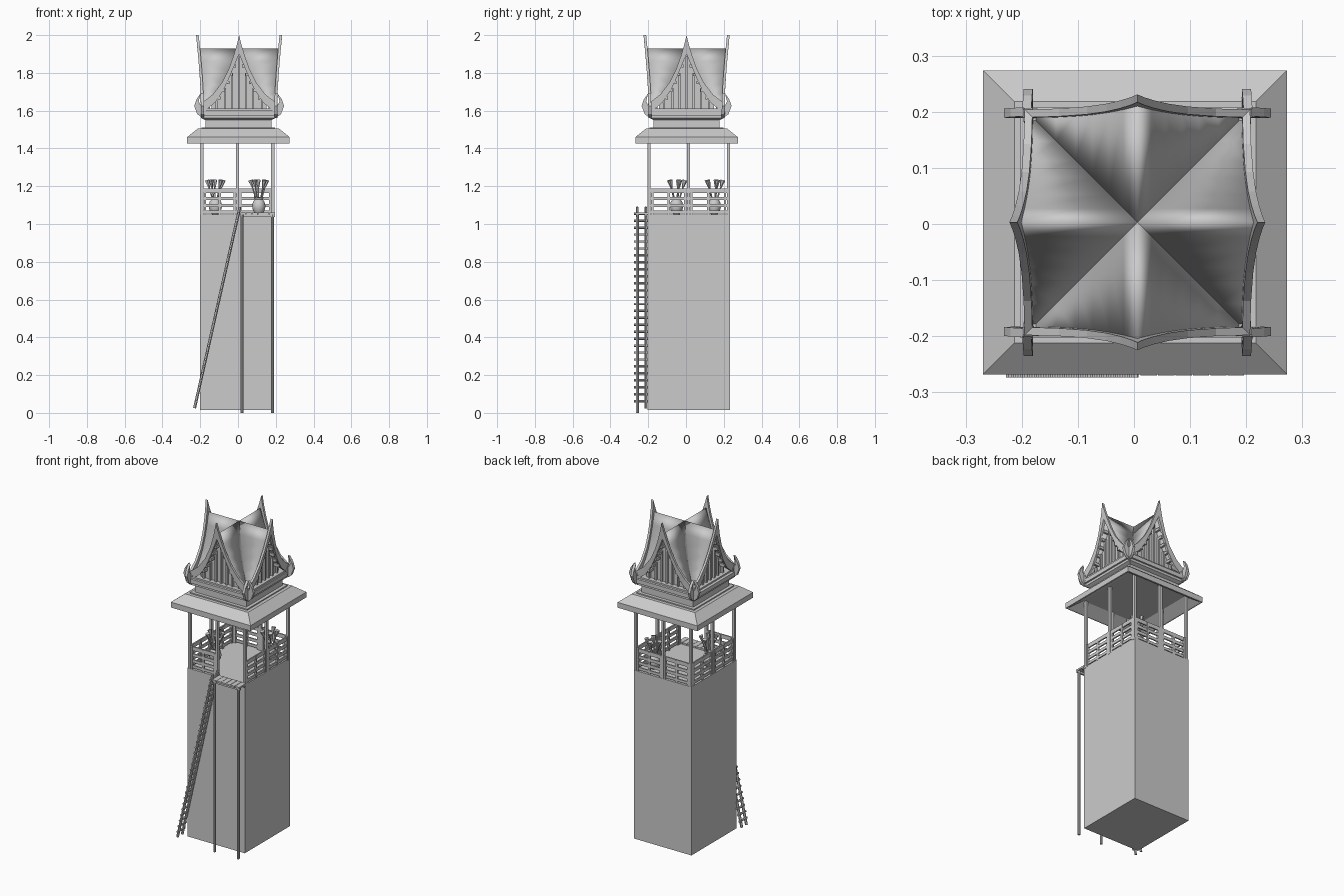
import bpy, bmesh, math
from mathutils import Vector, Matrix

if "Cube" in bpy.data.objects:
    bpy.data.objects.remove(bpy.data.objects["Cube"])


def finish(name, bm, smooth=False):
    bmesh.ops.recalc_face_normals(bm, faces=bm.faces)
    me = bpy.data.meshes.new(name)
    bm.to_mesh(me)
    bm.free()
    ob = bpy.data.objects.new(name, me)
    bpy.context.collection.objects.link(ob)
    if smooth:
        bpy.ops.object.select_all(action='DESELECT')
        ob.select_set(True)
        bpy.context.view_layer.objects.active = ob
        bpy.ops.object.shade_smooth_by_angle(angle=math.radians(35))
    return ob


def box(bm, lo, hi):
    lo, hi = Vector(lo), Vector(hi)
    m = Matrix.Translation((lo + hi) / 2) @ Matrix.Diagonal((*(hi - lo), 1))
    bmesh.ops.create_cube(bm, size=1, matrix=m)


def rod(bm, a, b, r1, r2=None, sides=4, spin=math.pi / 4):
    a, b = Vector(a), Vector(b)
    q = (b - a).to_track_quat('Z', 'Y').to_matrix().to_4x4()
    m = Matrix.Translation((a + b) / 2) @ q @ Matrix.Rotation(spin, 4, 'Z')
    bmesh.ops.create_cone(bm, cap_ends=True, segments=sides, radius1=r1,
                          radius2=r1 if r2 is None else r2, depth=(b - a).length, matrix=m)


def rings(bm, prof, sides, centre, spin=0, square=False):
    k = math.sqrt(2) if square else 1
    loops = []
    for r, z in prof:
        loops.append([bm.verts.new((centre[0] + k * r * math.cos(spin + 2 * math.pi * i / sides),
                                    centre[1] + k * r * math.sin(spin + 2 * math.pi * i / sides), z))
                      for i in range(sides)])
    for p, q in zip(loops, loops[1:]):
        for i in range(sides):
            j = (i + 1) % sides
            bm.faces.new((p[i], p[j], q[j], q[i]))
    bm.faces.new(loops[0])
    bm.faces.new(loops[-1])


# Tower body
bm = bmesh.new()
box(bm, (-.20, -.205, .015), (.19, .233, 1.05))
finish("tower_body", bm)

# Roof posts
XS, YS = (-.19, -.003, .184), (-.196, .012, .224)
bm = bmesh.new()
for i, x in enumerate(XS):
    for j, y in enumerate(YS):
        if (i, j) != (1, 1):
            box(bm, (x - .008, y - .008, 1.04), (x + .008, y + .008, 1.475))
finish("roof_posts", bm)

# Railing bays, leaving the front right bay open
bm = bmesh.new()
xs, ys = XS, YS
bays = [((xs[0], ys[0]), (xs[1], ys[0]))]
for i in range(2):
    bays.append(((xs[i], ys[2]), (xs[i + 1], ys[2])))
    for x in (xs[0], xs[2]):
        bays.append(((x, ys[i]), (x, ys[i + 1])))
for a, b in bays:
    a, b = Vector((*a, 0)), Vector((*b, 0))
    d = (b - a).normalized()
    n = Vector((abs(d.y), abs(d.x), 0))
    for z, h in ((1.064, .008), (1.098, .009), (1.135, .009), (1.175, .012)):
        box(bm, a - n * .004 + Vector((0, 0, z - h)), b + n * .004 + Vector((0, 0, z + h)))
    for t in (.08, .5, .92):
        p = a.lerp(b, t)
        box(bm, p - n * .007 - d * .006 + Vector((0, 0, 1.045)),
            p + n * .007 + d * .006 + Vector((0, 0, 1.185)))
finish("railings", bm)

# Landing with two tall legs
bm = bmesh.new()
for i in range(6):
    x = .012 + i * .031
    box(bm, (x, -.27, 1.05), (x + .029, -.2, 1.06))
for y in (-.258, -.212):
    box(bm, (.01, y - .005, 1.038), (.197, y + .005, 1.05))
finish("landing", bm)
bm = bmesh.new()
for x in (.022, .183):
    rod(bm, (x, -.258, 0), (x, -.258, 1.05), .008, sides=8)
finish("landing_legs", bm, True)

# Leaning ladder
bm = bmesh.new()
lo, hi = Vector((-.23, 0, .025)), Vector((.01, 0, 1.09))
for y in (-.258, -.213):
    rod(bm, lo + Vector((0, y, 0)), hi + Vector((0, y, 0)), .008, sides=6)
for i in range(28):
    p = lo.lerp(hi, .035 + i * .0345)
    rod(bm, p + Vector((0, -.274, 0)), p + Vector((0, -.2, 0)), .0065, sides=6)
finish("ladder", bm)

# Two jars holding flared torches
for n, (x, y) in enumerate(((.11, .15), (-.12, -.05))):
    bm = bmesh.new()
    rings(bm, [(.016, 1.05), (.03, 1.07), (.036, 1.095), (.03, 1.118), (.021, 1.13),
               (.026, 1.14), (.018, 1.14), (.016, 1.12)], 12, (x, y))
    finish(f"jar_{n}", bm, True)
    bm = bmesh.new()
    for i in range(5):
        a = i * 2 * math.pi / 5 + .4
        d = Vector((math.cos(a), math.sin(a), 0))
        base = Vector((x, y, 1.08))
        tip = Vector((x, y, 1.232)) + d * .045
        mid = base.lerp(tip, .75)
        rod(bm, base, mid, .004, sides=6)
        rod(bm, mid, tip, .005, .014, sides=6)
    finish(f"torches_{n}", bm)

# Lower hipped eave, drum and cornice
C = (.002, .003)
SQ = dict(sides=4, spin=math.pi / 4, square=True)
bm = bmesh.new()
rings(bm, [(.2, 1.47), (.262, 1.427), (.271, 1.427), (.271, 1.46), (.215, 1.505), (.19, 1.505)],
      centre=C, **SQ)
finish("lower_eave", bm)
bm = bmesh.new()
rings(bm, [(.195, 1.50), (.195, 1.512), (.175, 1.512), (.175, 1.55), (.195, 1.56), (.195, 1.575),
           (.205, 1.575), (.205, 1.60), (.18, 1.605)], centre=C, **SQ)
finish("drum_cornice", bm)

# Crossed gable roof: one gable is described facing -y, then turned four times
ROOF = [(0, 1.93), (.025, 1.862), (.05, 1.8), (.08, 1.736), (.11, 1.688), (.145, 1.645), (.192, 1.602)]
OUTER = [(0, 2.0), (.012, 1.95), (.03, 1.89), (.055, 1.82), (.09, 1.75), (.14, 1.685), (.205, 1.635)]
INNER = [(0, 1.9), (.01, 1.875), (.027, 1.835), (.05, 1.78), (.083, 1.708), (.125, 1.645), (.185, 1.595)]
HORN = [(.175, 1.592), (.195, 1.562), (.222, 1.582), (.238, 1.625), (.226, 1.66), (.203, 1.692),
        (.214, 1.65), (.205, 1.63), (.18, 1.635)]
centre = Matrix.Translation((.006, .003, 0))


def lean(z):
    return -.194 - .028 * max(0, (z - 1.6) / .4) ** 1.5


def slab(bm, pts, y0, y1, leaning=True):
    # flat outline in x and z given thickness along y
    a, b = ([bm.verts.new((x, (lean(z) if leaning else 0) + y, z)) for x, z in pts] for y in (y0, y1))
    bm.faces.new(a)
    bm.faces.new(b[::-1])
    for i in range(len(pts)):
        j = (i + 1) % len(pts)
        bm.faces.new((a[i], b[i], b[j], a[j]))


for n, side in enumerate(("front", "right", "back", "left")):
    turn = centre @ Matrix.Rotation(n * math.pi / 2, 4, 'Z')

    # concave tiled slopes running back to the valleys
    bm = bmesh.new()
    for s in (-1, 1):
        for (u, z), (v, w) in zip(ROOF, ROOF[1:]):
            bm.faces.new([bm.verts.new(c) for c in (
                (s * u, lean(z), z), (s * v, lean(w), w), (s * v, -v, w), (s * u, -u, z))])
    bmesh.ops.remove_doubles(bm, verts=bm.verts, dist=1e-4)
    bm.transform(turn)
    ob = finish(f"{side}_roof_slope", bm, True)
    if sum(p.normal.z for p in ob.data.polygons) < 0:
        ob.data.flip_normals()
    mod = ob.modifiers.new("thickness", 'SOLIDIFY')
    mod.thickness, mod.offset = .008, -1

    # swept bargeboards with upturned horns
    bm = bmesh.new()
    for s in (-1, 1):
        for i in range(len(OUTER) - 1):
            quad = [OUTER[i], OUTER[i + 1], INNER[i + 1], INNER[i]]
            slab(bm, [(s * x, z) for x, z in quad], -.006, .008)
        slab(bm, [(s * x, z) for x, z in HORN], -.008, .008)
    bmesh.ops.remove_doubles(bm, verts=bm.verts, dist=1e-5)
    bm.transform(turn)
    finish(f"{side}_bargeboards", bm)

    # recessed gable wall, sill, studs and purlin ends
    bm = bmesh.new()
    half = [(x, z - .012) for x, z in ROOF[:6]]
    wall = [(-x, z) for x, z in half[::-1]] + half[1:] + [(.145, 1.595), (-.145, 1.595)]
    slab(bm, wall, -.165, -.155, False)
    bm.transform(turn)
    finish(f"{side}_gable_wall", bm)
    bm = bmesh.new()
    box(bm, (-.185, -.195, 1.585), (.185, -.155, 1.612))
    for x, top in ((-.12, 1.655), (-.075, 1.72), (-.037, 1.8), (0, 1.89), (.037, 1.8), (.075, 1.72), (.12, 1.655)):
        box(bm, (x - .005, -.178, 1.6), (x + .005, -.16, top))
    for s in (-1, 1):
        for x, z in ((.022, 1.835), (.04, 1.79), (.058, 1.748), (.08, 1.705), (.105, 1.665)):
            box(bm, (s * x - .006, -.2, z - .006), (s * x + .006, -.155, z + .01))
    bm.transform(turn)
    finish(f"{side}_gable_trim", bm)
